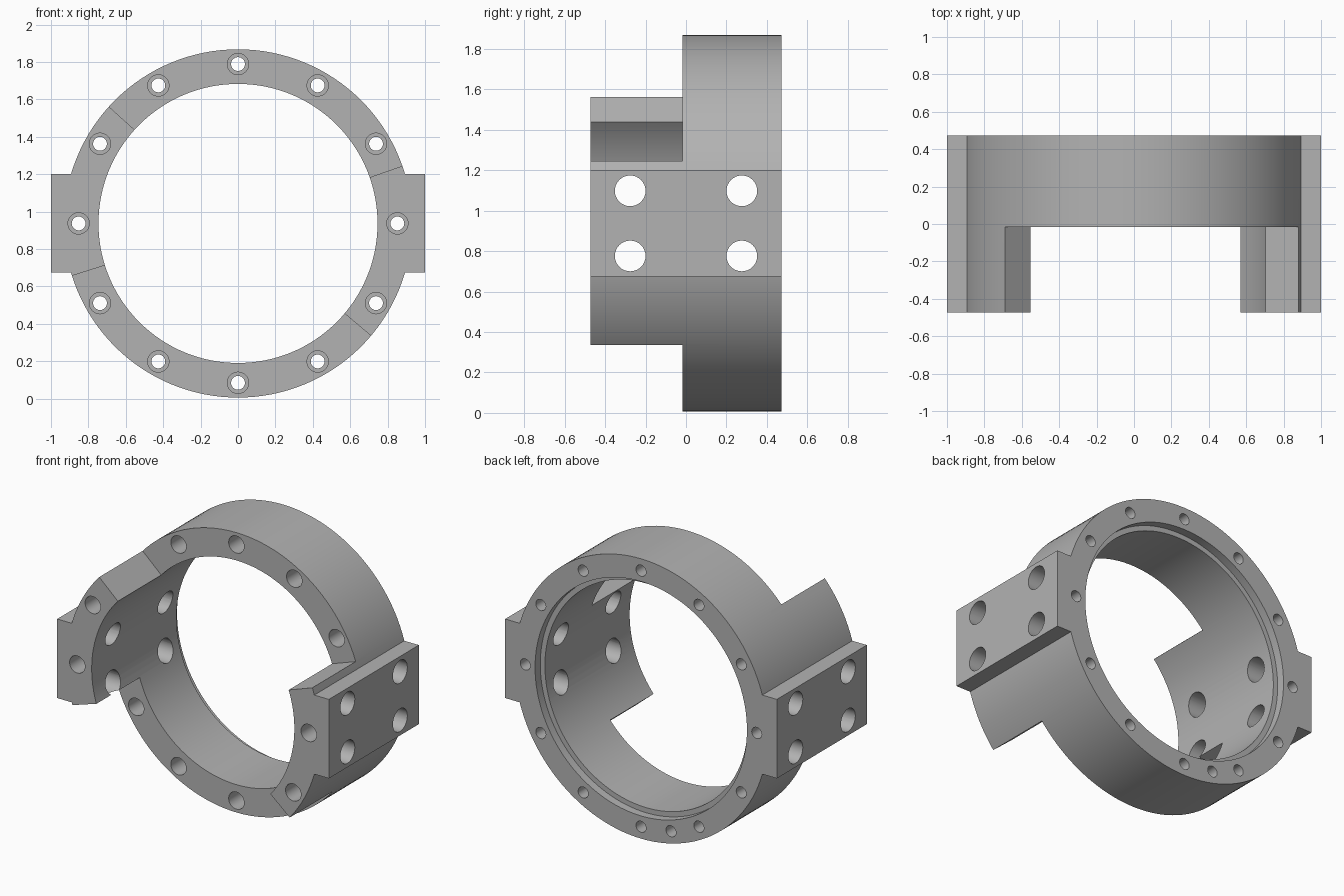
import bpy, bmesh, math
from math import sin, cos, radians

if "Cube" in bpy.data.objects:
    bpy.data.objects.remove(bpy.data.objects["Cube"])

CZ = 0.937                  # axis height
R_OUT, R_BORE, R_STEP = 0.931, 0.746, 0.78
FRONT, SHOULDER, BACK = -0.473, -0.017, 0.473
R_BOLT = 0.852
SECTOR_ANGLES = (0, 150, 180, 330)   # bolts that sit on the long tabs

metal = bpy.data.materials.new("light grey metal")
metal.use_nodes = True
GREY = (0.45, 0.45, 0.45, 1)
metal.diffuse_color = GREY
metal.node_tree.nodes["Principled BSDF"].inputs["Base Color"].default_value = GREY


def circle(r, x=0, z=CZ, n=32):
    return [(x + r * cos(math.tau * i / n), z + r * sin(math.tau * i / n)) for i in range(n)]


def rect(x, z0, z1):
    return [(-x, z0), (x, z0), (x, z1), (-x, z1)]


def wedge(a, b, r=2, n=12):
    arc = [radians(a + (b - a) * i / n) for i in range(n + 1)]
    return [(0, CZ)] + [(r * cos(t), CZ + r * sin(t)) for t in arc]


def prisms(name, parts, axis="y"):
    """Extrude each (outline, start, end) along the y or x axis into one object."""
    bm = bmesh.new()
    for outline, a, b in parts:
        place = (lambda u, z, d: (u, d, z)) if axis == "y" else (lambda u, z, d: (d, u, z))
        near = [bm.verts.new(place(u, z, a)) for u, z in outline]
        far = [bm.verts.new(place(u, z, b)) for u, z in outline]
        bm.faces.new(near)
        bm.faces.new(far[::-1])
        for i in range(len(near)):
            j = (i + 1) % len(near)
            bm.faces.new((near[j], near[i], far[i], far[j]))
    bmesh.ops.recalc_face_normals(bm, faces=bm.faces)
    mesh = bpy.data.meshes.new(name)
    bm.to_mesh(mesh)
    bm.free()
    mesh.materials.append(metal)
    ob = bpy.data.objects.new(name, mesh)
    bpy.context.collection.objects.link(ob)
    return ob


def combine(body, tool, operation="DIFFERENCE"):
    mod = body.modifiers.new(tool.name, "BOOLEAN")
    mod.operation, mod.solver, mod.object = operation, "EXACT", tool
    bpy.context.view_layer.objects.active = body
    bpy.ops.object.modifier_apply(modifier=mod.name)
    bpy.data.objects.remove(tool)


# Round body with a mounting block through both sides
body = prisms("ring_housing", [(circle(R_OUT, n=128), FRONT, BACK)])
combine(body, prisms("side_blocks", [(rect(1, CZ - 0.263, CZ + 0.263), FRONT, BACK)]), "UNION")

# Bore and the shallow step at the back
combine(body, prisms("bore", [(circle(R_BORE, n=128), -1, 1)]))
combine(body, prisms("back_step", [(circle(R_STEP, n=128), BACK - 0.055, 1)]))

# Clear the front between the two long tabs
for a, b in ((19.3, 137.85), (197.5, 319.8)):
    combine(body, prisms("front_gap", [(wedge(a, b), -1, SHOULDER)]))

# Ring of bolt holes, wider at the front
small, wide = [], []
for a in range(0, 360, 30):
    x, z = R_BOLT * cos(radians(a)), CZ + R_BOLT * sin(radians(a))
    face = FRONT if a in SECTOR_ANGLES else SHOULDER
    small.append((circle(0.037, x, z), -1, 1))
    wide.append((circle(0.057, x, z), face - 0.1, face + 0.2))
# Blind locating hole in the back face
t = radians(255)
small.append((circle(0.037, R_BOLT * cos(t), CZ + R_BOLT * sin(t)), BACK - 0.15, 1))
combine(body, prisms("bolt_holes", small))
combine(body, prisms("bolt_recesses", wide))

# Cross holes through the side blocks
cross = [(circle(0.076, y, CZ + dz), -2, 2) for y in (-0.276, 0.276) for dz in (-0.161, 0.161)]
combine(body, prisms("cross_holes", cross, "x"))

bpy.ops.object.select_all(action="DESELECT")
body.select_set(True)
bpy.context.view_layer.objects.active = body
bpy.ops.object.shade_smooth_by_angle(angle=radians(30))
